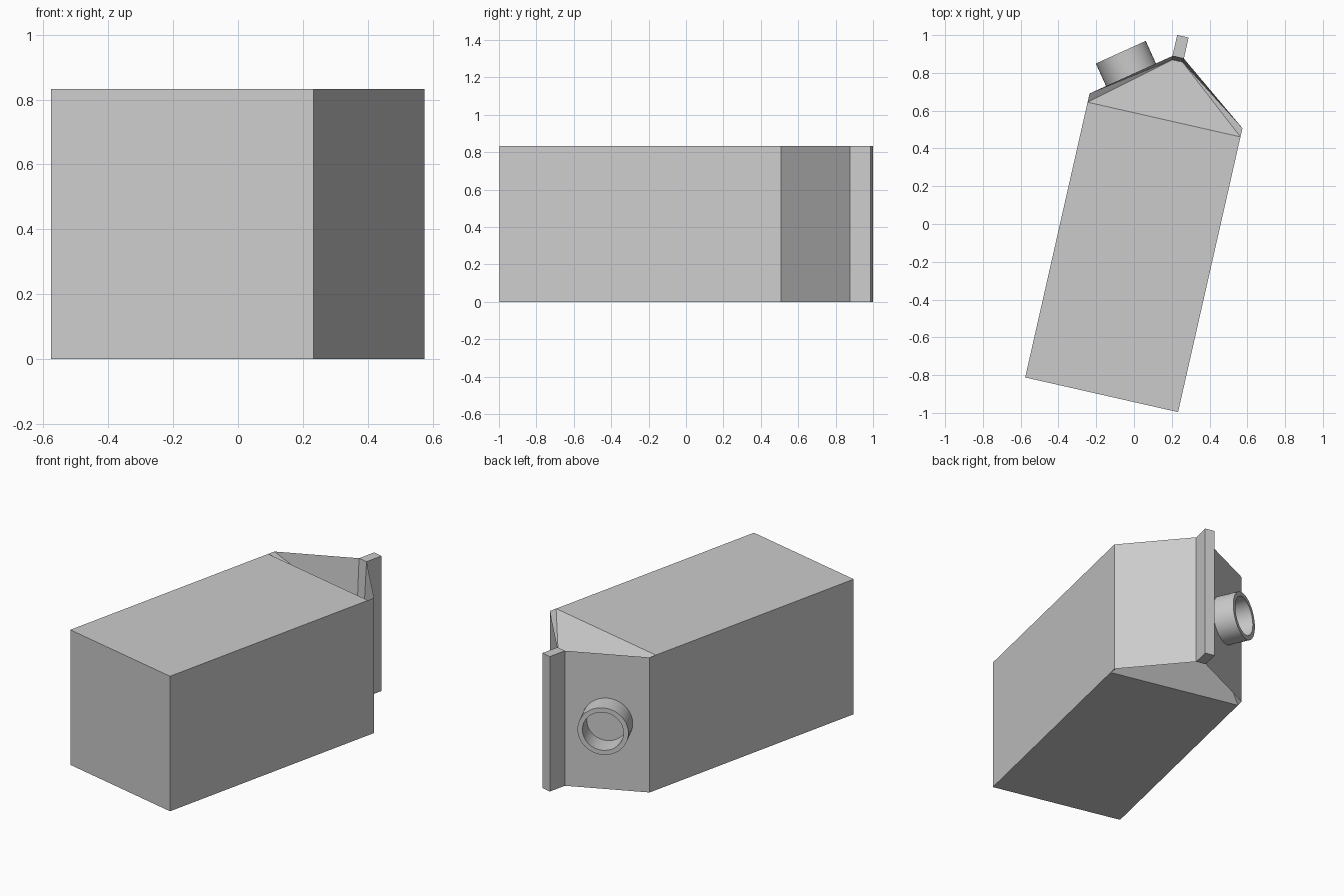
import bpy, bmesh, math
from mathutils import Vector, Matrix

if "Cube" in bpy.data.objects:
    bpy.data.objects.remove(bpy.data.objects["Cube"])

W, H = 0.415, 0.833          # half width, height of the lying carton
SHOULDER, GUSSET = 1.541, 1.494
RIDGE, TIP, FIN = 1.832, 1.946, 0.031
PLACE = Matrix.Translation((-0.1715, -0.904, 0)) @ Matrix.Rotation(math.radians(-12.78), 4, 'Z')


def make_object(name, bm, matrix):
    bmesh.ops.recalc_face_normals(bm, faces=bm.faces)
    mesh = bpy.data.meshes.new(name)
    bm.to_mesh(mesh)
    bm.free()
    ob = bpy.data.objects.new(name, mesh)
    bpy.context.collection.objects.link(ob)
    ob.matrix_world = matrix
    return ob


# Carton: walls, sloped roof and top fin share one outline
left = [(-W, 0), (-W, GUSSET), (-W, SHOULDER), (-FIN, RIDGE), (-FIN, TIP)]
outline = left + [(-x, y) for x, y in reversed(left)]
bm = bmesh.new()
low = [bm.verts.new((x, y, 0)) for x, y in outline]
high = [bm.verts.new((x, y, H)) for x, y in outline]
n = len(outline)
for i in range(n):
    j = (i + 1) % n
    if i in (0, 1, 7, 8):
        continue                      # long side walls are added whole below
    bm.faces.new((low[i], low[j], high[j], high[i]))
for a, b, c in ((0, 1, 2), (9, 8, 7)):
    bm.faces.new((low[a], low[b], low[c], high[c], high[b], high[a]))

# Both broad faces with the tucked-in gusset folds
for ring, z in ((low, 0.35), (high, H - 0.35)):
    d1, b1, c1, r1, t1, t2, r2, c2, b2, d2 = ring
    a1, a2 = (bm.verts.new((x, RIDGE - 0.02, z)) for x in (-FIN + 0.003, FIN - 0.003))
    for f in ((d1, d2, b2, b1), (b1, b2, a2, a1), (b1, a1, c1), (c1, a1, r1),
              (b2, c2, a2), (c2, r2, a2), (r1, a1, a2, r2), (r1, r2, t2, t1)):
        bm.faces.new(f)
make_object("carton", bm, PLACE)

# Open pouring spout on the left roof panel
slope = Vector((W - FIN, RIDGE - SHOULDER, 0)).normalized()
normal = Vector((-slope.y, slope.x, 0))
centre = Vector((-(W + FIN) / 2, (SHOULDER + RIDGE) / 2, H / 2))
bm = bmesh.new()
SIDES = 48
rings = []
for r, z in ((0.145, -0.003), (0.145, 0.131), (0.117, 0.131), (0.117, -0.003)):
    rings.append([bm.verts.new((r * math.cos(t), r * math.sin(t), z))
                  for t in (2 * math.pi * k / SIDES for k in range(SIDES))])
for i in range(4):
    p, q = rings[i], rings[(i + 1) % 4]
    for k in range(SIDES):
        m = (k + 1) % SIDES
        bm.faces.new((p[k], p[m], q[m], q[k]))
aim = normal.to_track_quat('Z', 'Y').to_matrix().to_4x4()
spout = make_object("spout", bm, PLACE @ Matrix.Translation(centre) @ aim)
bpy.context.view_layer.objects.active = spout
spout.select_set(True)
bpy.ops.object.shade_smooth_by_angle(angle=math.radians(30))
